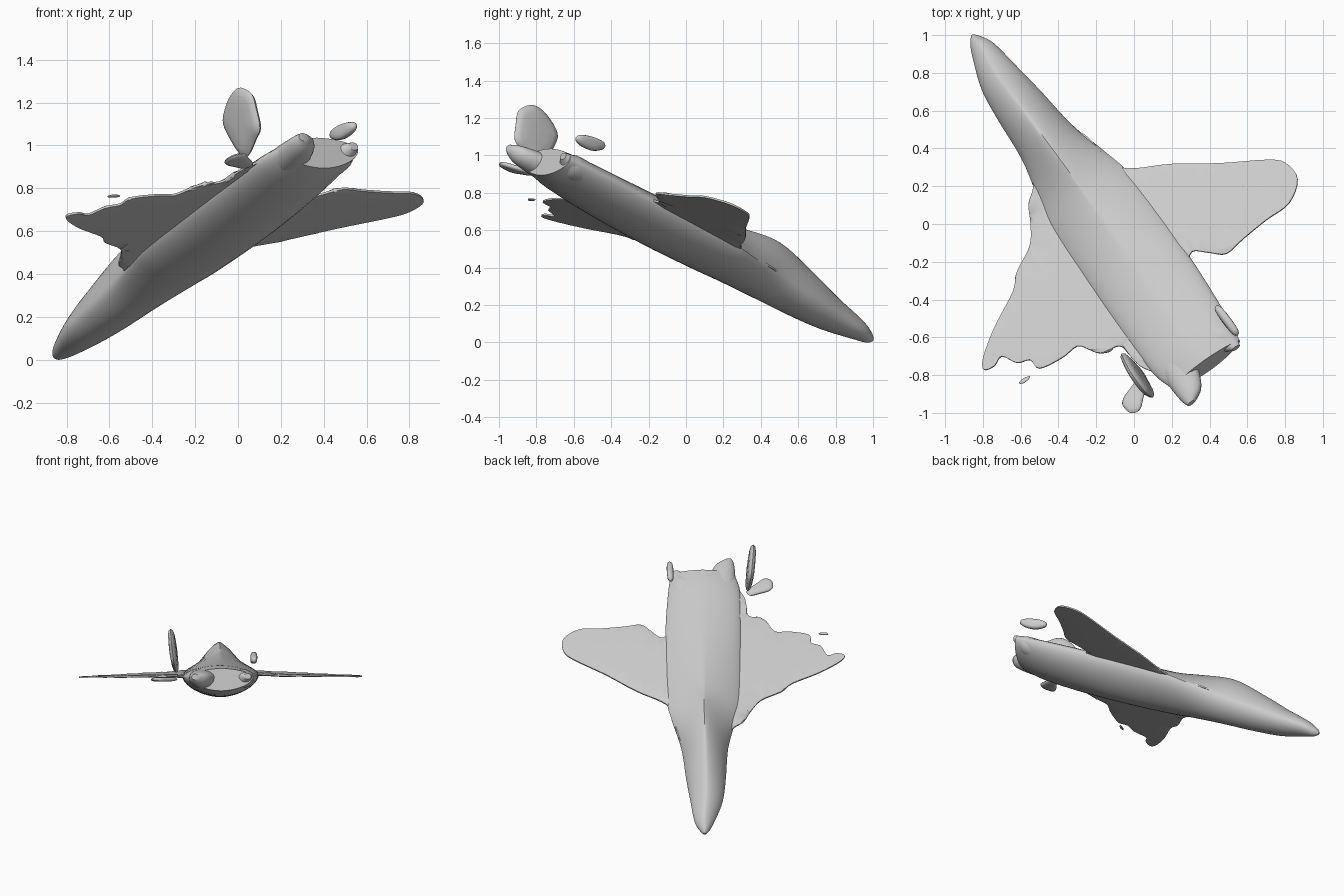
import bpy, bmesh, math
from mathutils import Vector

if "Cube" in bpy.data.objects:
    bpy.data.objects.remove(bpy.data.objects["Cube"])

# Aircraft axes in the world: right wing, nose and up (nose-down attitude)
F = Vector((-0.531, 0.748, -0.399)).normalized()
S = Vector((0.815, 0.579, 0.002))
S = (S - F * S.dot(F)).normalized()
U = S.cross(F)
MID = -0.119          # centreline offset along S
WING_C = 0.56         # height of wing plane along U


def world(a, b, c):
    return S * (a + MID) + F * b + U * c


def spline(pts, n, closed=False):
    """Catmull-Rom through points of any dimension."""
    out, m = [], len(pts)
    for i in range(m if closed else m - 1):
        if closed:
            q = [pts[(i + k) % m] for k in (-1, 0, 1, 2)]
        else:
            q = [pts[min(max(i + k, 0), m - 1)] for k in (-1, 0, 1, 2)]
        for j in range(n):
            t = j / n
            out.append([0.5 * (2 * p1 + (p2 - p0) * t + (2 * p0 - 5 * p1 + 4 * p2 - p3) * t * t
                               + (3 * p1 - p0 - 3 * p2 + p3) * t ** 3)
                        for p0, p1, p2, p3 in zip(*q)])
    if not closed:
        out.append(list(pts[-1]))
    return out


def finish(name, bm, angle=40):
    bmesh.ops.recalc_face_normals(bm, faces=bm.faces)
    me = bpy.data.meshes.new(name)
    bm.to_mesh(me)
    bm.free()
    ob = bpy.data.objects.new(name, me)
    bpy.context.collection.objects.link(ob)
    bpy.ops.object.select_all(action='DESELECT')
    ob.select_set(True)
    bpy.context.view_layer.objects.active = ob
    bpy.ops.object.shade_smooth_by_angle(angle=math.radians(angle))
    return ob


def loft(name, sections, steps=5, seg=40):
    """Sections: position, side offset, half width, top, bottom, widest height, upper and lower roundness."""
    bm = bmesh.new()
    rings = []
    for b, off, w, top, bot, mid, n_top, n_bot in spline(sections, steps):
        ring = []
        for k in range(seg):
            t = 2 * math.pi * k / seg
            co, si = math.cos(t), math.sin(t)
            e = 2 / (n_top if si > 0 else n_bot)
            h = (top - mid) if si > 0 else (bot - mid)
            a = math.copysign(abs(co) ** e, co) * w
            ring.append(bm.verts.new(world(a + off, b, mid + h * abs(si) ** e)))
        rings.append(ring)
    for r, q in zip(rings, rings[1:]):
        for k in range(seg):
            bm.faces.new((r[k], r[(k + 1) % seg], q[(k + 1) % seg], q[k]))
    bm.faces.new(rings[0])
    bm.faces.new(rings[-1])
    return finish(name, bm)


def on_wing(x, y, c=WING_C):
    """Lift a plan-view point onto the wing plane."""
    return Vector((x, y, (c - U.x * x - U.y * y) / U.z))


def on_fin(y, z, a, lean, z0):
    """Lift a side-view point onto an upright fin plane."""
    a = a + lean * (z - z0)
    return Vector(((a - S.y * y - S.z * z) / S.x, y, z))


def lens(name, pts, normal, thick):
    """Thin pillow-shaped plate around an outline."""
    bm = bmesh.new()
    mid = sum(pts, Vector()) / len(pts)
    n = len(pts)
    rim = [bm.verts.new(p) for p in pts]
    for sgn in (-1, 1):
        prev = rim
        for scale, h in ((0.93, 0.55), (0.75, 0.85), (0.4, 1.0)):
            ring = [bm.verts.new(mid + (p - mid) * scale + normal * sgn * h * thick / 2) for p in pts]
            for k in range(n):
                bm.faces.new((prev[k], prev[(k + 1) % n], ring[(k + 1) % n], ring[k]))
            prev = ring
        bm.faces.new(prev)
    return finish(name, bm, 60)


# Fuselage with pointed nose, narrow canopy hump and broad flat rear
loft("fuselage", [
    (1.195, 0, 0.008, 0.545, 0.525, 0.535, 1.8, 2),
    (1.16, 0, 0.035, 0.572, 0.505, 0.537, 1.7, 2),
    (1.08, 0, 0.070, 0.605, 0.490, 0.54, 1.6, 2),
    (0.90, -0.015, 0.112, 0.655, 0.463, 0.545, 1.5, 2),
    (0.70, -0.012, 0.137, 0.712, 0.447, 0.55, 1.45, 1.9),
    (0.43, -0.005, 0.162, 0.772, 0.437, 0.56, 1.35, 1.8),
    (0.18, 0, 0.220, 0.742, 0.430, 0.565, 1.15, 1.7),
    (0.00, 0, 0.255, 0.705, 0.422, 0.57, 1.2, 1.7),
    (-0.35, 0, 0.265, 0.675, 0.412, 0.57, 1.4, 1.7),
    (-0.70, -0.005, 0.262, 0.655, 0.422, 0.57, 1.6, 1.8),
    (-1.00, -0.01, 0.248, 0.645, 0.445, 0.57, 1.7, 1.8),
    (-1.15, 0, 0.220, 0.630, 0.475, 0.57, 1.7, 1.8)])

# Short worn engine stubs, the left one longer
for side, end in ((-1, -1.285), (1, -1.175)):
    loft("left_engine_stub" if side < 0 else "right_engine_stub", [
        (-0.85, side * 0.12, 0.08, 0.62, 0.49, 0.56, 2, 2),
        (-1.05, side * 0.125, 0.100, 0.625, 0.485, 0.565, 2, 2),
        (end + 0.06, side * 0.15, 0.070, 0.61, 0.51, 0.57, 2, 2),
        (end, side * 0.18, 0.025, 0.595, 0.555, 0.575, 2, 2)], 4, 24)

# Wings with root extensions: one thin sheet through the body, thicker at the root
outline = [(-0.50, 0.60), (-0.39, 0.53), (-0.26, 0.47), (-0.18, 0.39), (-0.11, 0.31), (0, 0.29),
           (0.2, 0.315), (0.45, 0.32), (0.7, 0.34), (0.8, 0.325), (0.865, 0.24), (0.82, 0.11),
           (0.7, 0.02), (0.58, -0.08), (0.49, -0.16), (0.4, -0.155), (0.31, -0.15), (0.30, -0.23),
           (0.36, -0.36), (0.42, -0.47), (0.38, -0.6), (0.2, -0.78), (0.06, -0.77), (-0.02, -0.70),
           (-0.06, -0.655), (-0.1, -0.655), (-0.13, -0.68), (-0.19, -0.685), (-0.24, -0.665), (-0.3, -0.65),
           (-0.38, -0.71), (-0.5, -0.765), (-0.55, -0.72), (-0.62, -0.735), (-0.7, -0.70), (-0.74, -0.75),
           (-0.795, -0.77), (-0.80, -0.71), (-0.74, -0.55), (-0.64, -0.36), (-0.62, -0.26), (-0.55, -0.12),
           (-0.545, 0.0), (-0.555, 0.1), (-0.53, 0.2), (-0.57, 0.32), (-0.58, 0.42)]
bm = bmesh.new()
bm.faces.new([bm.verts.new(on_wing(*p)) for p in spline(outline, 4, True)])
bmesh.ops.triangulate(bm, faces=bm.faces[:])
for axis in (S, F):
    for i in range(-11, 12):
        bmesh.ops.bisect_plane(bm, geom=bm.verts[:] + bm.edges[:] + bm.faces[:], dist=1e-5,
                               plane_co=world(i * 0.1, i * 0.1, 0), plane_no=axis)
for v in bm.verts:                                   # gentle droop towards the tips
    v.co += U * (0.018 - 0.024 * abs(v.co.dot(S) - MID))
rim_edges = [e for e in bm.edges if e.is_boundary]
rim_verts = {v for e in rim_edges for v in e.verts}
top_verts = bm.verts[:]
half = {v: 0.005 if v in rim_verts else 0.005 + 0.010 * max(0, 1 - abs(v.co.dot(S) - MID)) for v in top_verts}
low = bmesh.ops.duplicate(bm, geom=bm.verts[:] + bm.edges[:] + bm.faces[:])["vert_map"]
for v in top_verts:
    v.co += U * half[v]
    low[v].co -= U * half[v]
for e in rim_edges:
    p, q = e.verts
    bm.faces.new((p, q, low[q], low[p]))
finish("wings", bm)

# Left tail fin, tall and leaning slightly outward
fin = [(-0.72, 1.02), (-0.685, 1.10), (-0.71, 1.17), (-0.77, 1.245), (-0.83, 1.27), (-0.895, 1.24),
       (-0.91, 1.17), (-0.915, 1.08), (-0.87, 1.02), (-0.81, 0.95), (-0.77, 0.95)]
lens("left_tail_fin", [on_fin(y, z, -0.45, -0.12, 1.12) for y, z in spline(fin, 4, True)], S, 0.05)

# Right tail fin, only a small detached remnant
stub = [(-0.59, 1.085), (-0.57, 1.11), (-0.50, 1.10), (-0.44, 1.07), (-0.44, 1.035), (-0.50, 1.025), (-0.56, 1.05)]
lens("right_tail_fin", [on_fin(y, z, 0.106, 0.1, 1.07) for y, z in spline(stub, 4, True)], S, 0.045)

# Left tailplane and a loose sliver behind the left wing
tailplane = [(-0.02, -0.87), (0.03, -0.81), (0.07, -0.83), (0.05, -0.92), (0.03, -0.985), (-0.02, -1.0),
             (-0.06, -0.96), (-0.055, -0.92)]
lens("left_tailplane", [on_wing(x, y, 0.553) for x, y in spline(tailplane, 4, True)], U, 0.03)
sliver = [(-0.61, -0.84), (-0.58, -0.815), (-0.55, -0.805), (-0.56, -0.825), (-0.59, -0.845)]
lens("wing_sliver", [on_wing(x, y, 0.567) for x, y in spline(sliver, 3, True)], U, 0.01)
